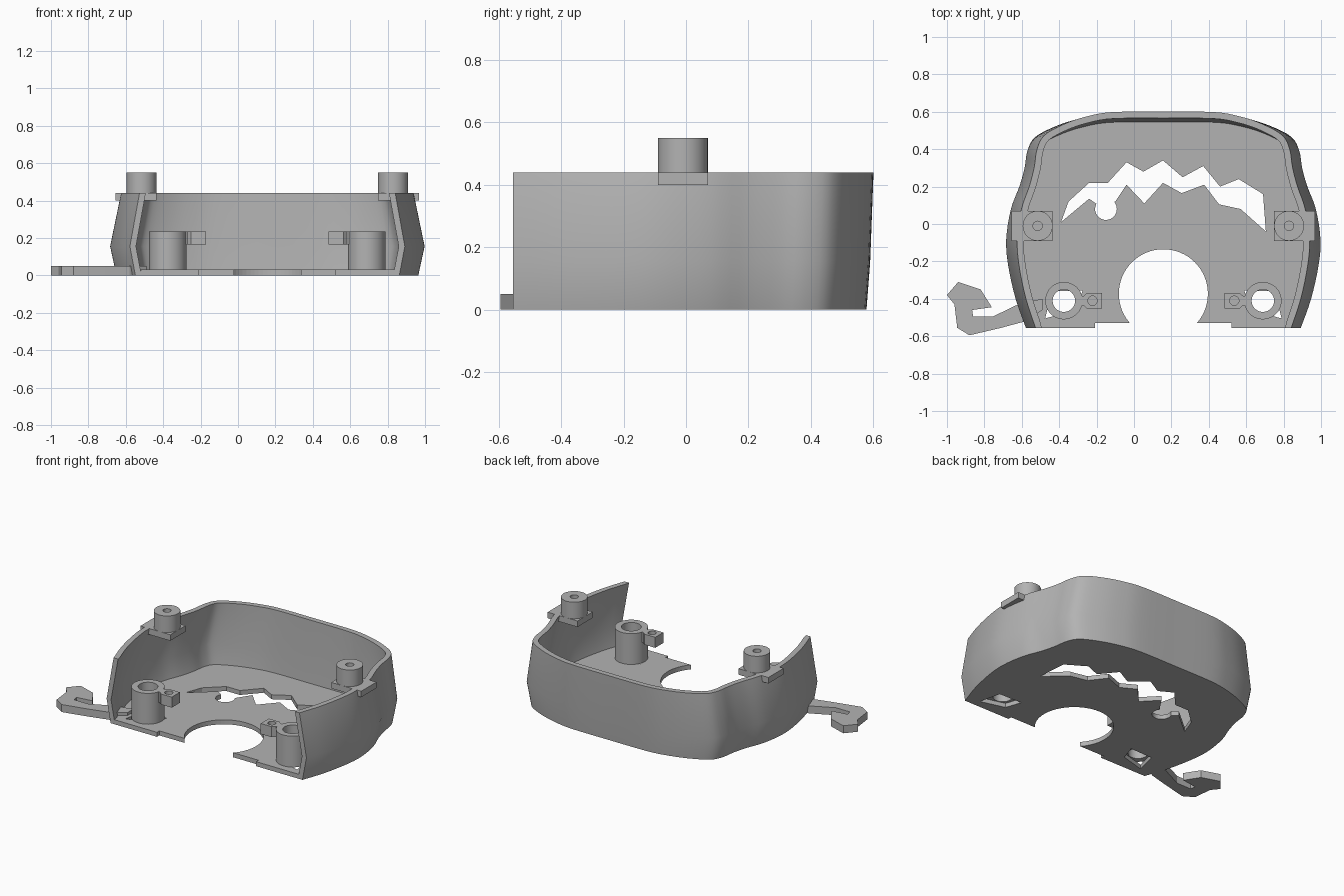
import bpy, bmesh, math
from mathutils import Vector

if "Cube" in bpy.data.objects:
    bpy.data.objects.remove(bpy.data.objects["Cube"])

CX = 0.157          # symmetry plane of the housing
WALL, HEIGHT, WAIST, FLOOR = 0.035, 0.44, 0.155, 0.03
FRONT = -0.555

grey = bpy.data.materials.new("plain grey")
grey.use_nodes = True
grey.diffuse_color = (0.45, 0.45, 0.45, 1)
grey.node_tree.nodes["Principled BSDF"].inputs["Base Color"].default_value = grey.diffuse_color


def finish(name, bm):
    bmesh.ops.recalc_face_normals(bm, faces=bm.faces)
    mesh = bpy.data.meshes.new(name)
    bm.to_mesh(mesh)
    bm.free()
    mesh.materials.append(grey)
    ob = bpy.data.objects.new(name, mesh)
    bpy.context.collection.objects.link(ob)
    return ob


def prism(name, pts, z0, z1):
    bm = bmesh.new()
    base = bm.faces.new([bm.verts.new((x, y, z0)) for x, y in pts])
    top = bmesh.ops.extrude_face_region(bm, geom=[base])["geom"]
    for v in top:
        if isinstance(v, bmesh.types.BMVert):
            v.co.z = z1
    return finish(name, bm)


def circle(x, y, r, n=40):
    return [(x + r * math.cos(2 * math.pi * i / n), y + r * math.sin(2 * math.pi * i / n)) for i in range(n)]


def boolean(ob, others, operation="DIFFERENCE"):
    for other in others:
        mod = ob.modifiers.new("boolean", "BOOLEAN")
        mod.operation, mod.solver, mod.object = operation, "EXACT", other
    bpy.context.view_layer.update()
    graph = bpy.context.evaluated_depsgraph_get()
    mesh = bpy.data.meshes.new_from_object(ob.evaluated_get(graph))
    ob.modifiers.clear()
    ob.data = mesh
    for other in others:
        bpy.data.objects.remove(other)


def smooth(ob, angle=30):
    bpy.ops.object.select_all(action="DESELECT")
    ob.select_set(True)
    bpy.context.view_layer.objects.active = ob
    bpy.ops.object.shade_smooth_by_angle(angle=math.radians(angle))


def spline(pts, steps=4):
    out = []
    for i in range(len(pts) - 1):
        a, b, c, d = (Vector(pts[min(max(i + k, 0), len(pts) - 1)]) for k in (-1, 0, 1, 2))
        for s in range(steps):
            t = s / steps
            out.append(0.5 * (2 * b + (c - a) * t + (2 * a - 5 * b + 4 * c - d) * t * t
                              + (3 * b - a - 3 * c + d) * t ** 3))
    return out + [Vector(pts[-1])]


def mirrored(pts):
    return [(2 * CX - x, y) for x, y in reversed(pts)]


# Plan outline at the waist, from the front end round to the middle of the back
half = spline([(0.735, FRONT), (0.79, -0.4), (0.83, -0.22), (0.84, -0.08), (0.815, 0.08), (0.77, 0.2),
               (0.742, 0.3), (0.727, 0.39), (0.685, 0.465), (0.57, 0.525), (0.44, 0.565), (0.29, 0.588), (0, 0.59)])
waist = half + [Vector((-p.x, p.y)) for p in reversed(half[:-1])]


def ring(sx, sy):
    return [Vector((p.x * sx, p.y * (sy if p.y > 0 else 1))) for p in waist]


def inset(pts, d):
    out = []
    for i, p in enumerate(pts):
        t = (pts[min(i + 1, len(pts) - 1)] - pts[max(i - 1, 0)]).normalized()
        q = p + Vector((-t.y, t.x)) * d
        if i in (0, len(pts) - 1):
            q.y = FRONT
        out.append(q)
    return out


# Curved wall, lofted as a closed cross-section swept along the outline
levels = [(ring(0.96, 0.98), 0), (waist, WAIST), (ring(0.93, 1.018), HEIGHT)]
loops = levels + [(inset(pts, WALL), z) for pts, z in reversed(levels)]
bm = bmesh.new()
grid = [[bm.verts.new((p.x + CX, p.y, z)) for p in pts] for pts, z in loops]
for k in range(len(grid)):
    a, b = grid[k], grid[(k + 1) % len(grid)]
    for i in range(len(a) - 1):
        bm.faces.new((a[i], a[i + 1], b[i + 1], b[i]))
for end in (0, -1):
    for k in (0, 1):
        bm.faces.new((grid[k][end], grid[k + 1][end], grid[4 - k][end], grid[5 - k][end]))
smooth(finish("curved_wall", bm), 25)

# Floor plate with a shallow step in its front edge
outline = [(p.x + CX, p.y) for p in inset(ring(0.96, 0.98), WALL - 0.004)]
step = [(CX + s * 0.365, y) for s, y in ((-1, FRONT), (-1, -0.53), (1, -0.53), (1, FRONT))]
floor = prism("floor_plate", outline + step, 0, FLOOR)

# Openings in the floor: round bay, jagged slot, and a slot under each tube
jagged = [(-0.39, 0.01), (-0.35, 0.12), (-0.24, 0.22), (-0.14, 0.22), (-0.04, 0.33), (0.05, 0.28), (0.155, 0.34),
          (0.26, 0.25), (0.37, 0.31), (0.46, 0.2), (0.56, 0.24), (0.69, 0.16), (0.705, -0.04), (0.57, 0.08),
          (0.455, 0.105), (0.375, 0.21), (0.255, 0.165), (0.155, 0.22), (0.055, 0.11), (-0.04, 0.21),
          (-0.1, 0.12), (-0.19, 0.1), (-0.24, 0.135)]
slot = [(-0.475, -0.505), (-0.44, -0.36), (-0.275, -0.355), (-0.31, -0.46)]
cuts = [circle(CX, -0.373, 0.238, 64), jagged, circle(-0.15, 0.08, 0.058), slot, mirrored(slot)]
boolean(floor, [prism("cutter", c, -0.1, 0.1) for c in cuts])

TUBE, LUG, POST = (-0.375, -0.41), (-0.222, -0.41), (-0.515, -0.01)
lug_outline = [(-0.31, -0.385), (-0.27, -0.385), (-0.25, -0.368), (-0.17, -0.368),
               (-0.17, -0.453), (-0.25, -0.453), (-0.27, -0.435), (-0.31, -0.435)]
pad_outline = [(-0.655, -0.09), (-0.435, -0.09), (-0.435, 0.07), (-0.655, 0.07)]

for side, flip in (("right", list), ("left", mirrored)):
    # Tube on the floor with a small drilled lug
    tube = prism(side + "_tube", flip(circle(*TUBE, 0.1)), FLOOR - 0.002, 0.235)
    boolean(tube, [prism("lug", flip(lug_outline), 0.165, 0.235)], "UNION")
    boolean(tube, [prism("bore", flip(circle(*TUBE, 0.06)), -0.1, 0.5),
                   prism("drill", flip(circle(*LUG, 0.025, 24)), -0.1, 0.5)])
    smooth(tube)
    # Mounting pad and hollow post on the rim
    prism(side + "_rim_pad", flip(pad_outline), 0.40, HEIGHT)
    post = prism(side + "_rim_post", flip(circle(*POST, 0.08)), HEIGHT, 0.55)
    boolean(post, [prism("drill", flip(circle(*POST, 0.025, 24)), HEIGHT - 0.1, 0.7)])
    smooth(post)

# Flat hooked arm reaching out from the right front corner
hook = [(-1, -0.38), (-0.94, -0.31), (-0.82, -0.35), (-0.76, -0.445), (-0.865, -0.46), (-0.86, -0.495),
        (-0.755, -0.495), (-0.61, -0.425), (-0.49, -0.40), (-0.49, -0.46), (-0.58, -0.52), (-0.71, -0.555),
        (-0.88, -0.595), (-0.945, -0.555), (-0.96, -0.43)]
prism("hooked_arm", hook, 0, 0.05)
